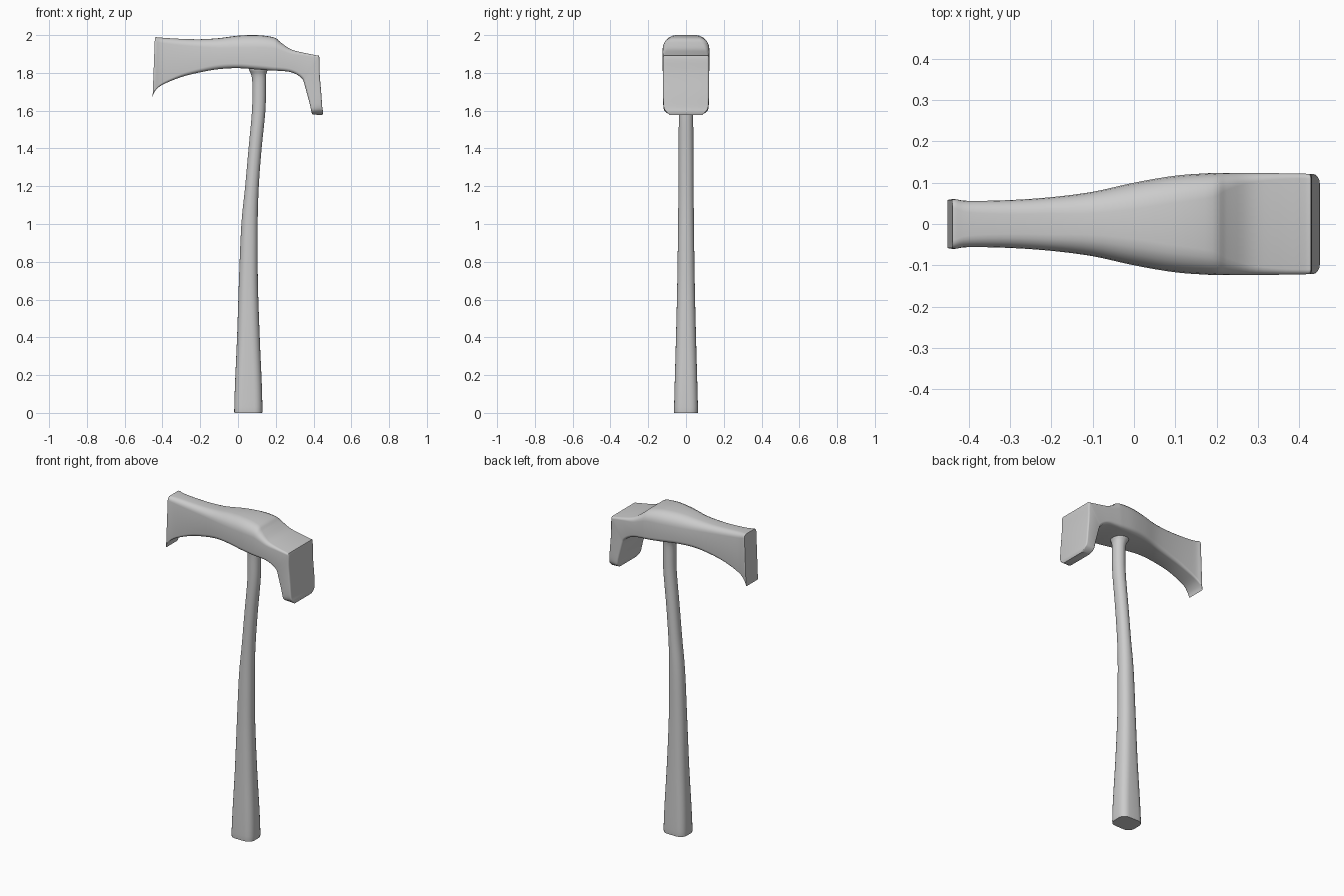
import bpy, bmesh, math


def refine(rows, steps):
    """Smooth the stations with a clamped Catmull-Rom curve."""
    out = []
    for i in range(len(rows) - 1):
        p0, p1, p2 = rows[max(i - 1, 0)], rows[i], rows[i + 1]
        p3 = rows[min(i + 2, len(rows) - 1)]
        for s in range(steps):
            t = s / steps
            row = []
            for a, b, c, d in zip(p0, p1, p2, p3):
                v = 0.5 * (2 * b + (c - a) * t + (2 * a - 5 * b + 4 * c - d) * t ** 2
                           + (3 * b - a - 3 * c + d) * t ** 3)
                row.append(min(max(v, min(b, c)), max(b, c)))
            out.append(row)
    return out + [rows[-1]]


def ring(row, seg=6):
    """Rounded rectangle between two x-z points, width across y."""
    ax, az, bx, bz, w, ra, rb = row
    length = math.hypot(bx - ax, bz - az)
    pts = []
    for sy, end, r, start in ((1, 0, ra, 0), (-1, 0, ra, 90), (-1, 1, rb, 180), (1, 1, rb, 270)):
        r = min(r, w * 0.99, length * 0.49)
        cy, cu = sy * (w - r), (r if end == 0 else length - r)
        for k in range(seg):
            a = math.radians(start + 90 * k / (seg - 1))
            y, u = cy + r * math.cos(a), (cu - r * math.sin(a)) / length
            pts.append((ax + (bx - ax) * u, y, az + (bz - az) * u))
    return pts


def loft(name, rows, steps=4):
    bm = bmesh.new()
    rings = [[bm.verts.new(p) for p in ring(r)] for r in refine(rows, steps)]
    n = len(rings[0])
    for a, b in zip(rings, rings[1:]):
        for i in range(n):
            bm.faces.new((a[i], a[(i + 1) % n], b[(i + 1) % n], b[i]))
    bm.faces.new(rings[0])
    bm.faces.new(rings[-1][::-1])
    bmesh.ops.recalc_face_normals(bm, faces=bm.faces)
    mesh = bpy.data.meshes.new(name)
    bm.to_mesh(mesh)
    bm.free()
    obj = bpy.data.objects.new(name, mesh)
    bpy.context.collection.objects.link(obj)
    bpy.context.view_layer.objects.active = obj
    obj.select_set(True)
    bpy.ops.object.shade_smooth_by_angle(angle=math.radians(35))
    obj.select_set(False)
    return obj


# Hammer head: top x z, bottom x z, half width, top radius, bottom radius
loft("hammer_head", [
    (-.440, 1.988, -.452, 1.672, .058, .020, .006),
    (-.432, 1.989, -.440, 1.703, .060, .022, .008),
    (-.400, 1.986, -.400, 1.737, .056, .028, .012),
    (-.300, 1.980, -.300, 1.778, .058, .034, .018),
    (-.200, 1.978, -.200, 1.803, .065, .040, .022),
    (-.100, 1.984, -.100, 1.820, .078, .052, .025),
    (.000, 1.997, .000, 1.825, .100, .064, .025),
    (.100, 2.000, .100, 1.818, .117, .066, .025),
    (.190, 1.988, .180, 1.812, .123, .058, .022),
    (.225, 1.962, .215, 1.811, .124, .042, .020),
    (.280, 1.925, .270, 1.806, .124, .024, .018),
    (.350, 1.906, .310, 1.792, .123, .015, .016),
    (.415, 1.893, .340, 1.768, .122, .012, .016),
    (.430, 1.885, .350, 1.745, .121, .012, .016),
    (.432, 1.800, .365, 1.690, .121, .012, .016),
    (.441, 1.690, .379, 1.640, .121, .010, .012),
    (.446, 1.620, .386, 1.606, .118, .008, .010),
    (.450, 1.595, .390, 1.590, .105, .006, .008),
    (.447, 1.576, .394, 1.580, .085, .005, .006),
])

# Handle: left x z, right x z, half width, left radius, right radius
loft("handle", [(a, z, b, z, w, r, r) for a, b, z, w, r in (
    (-.016, .124, .000, .058, .040),
    (-.020, .129, .008, .063, .042),
    (-.016, .126, .150, .060, .042),
    (-.005, .115, .400, .053, .042),
    (.005, .105, .700, .046, .040),
    (.018, .104, 1.00, .042, .038),
    (.038, .110, 1.20, .040, .036),
    (.056, .125, 1.40, .039, .035),
    (.074, .145, 1.60, .038, .034),
    (.076, .148, 1.74, .038, .035),
    (.070, .149, 1.79, .041, .037),
    (.058, .156, 1.815, .050, .045),
    (.055, .158, 1.84, .052, .045),
)])
